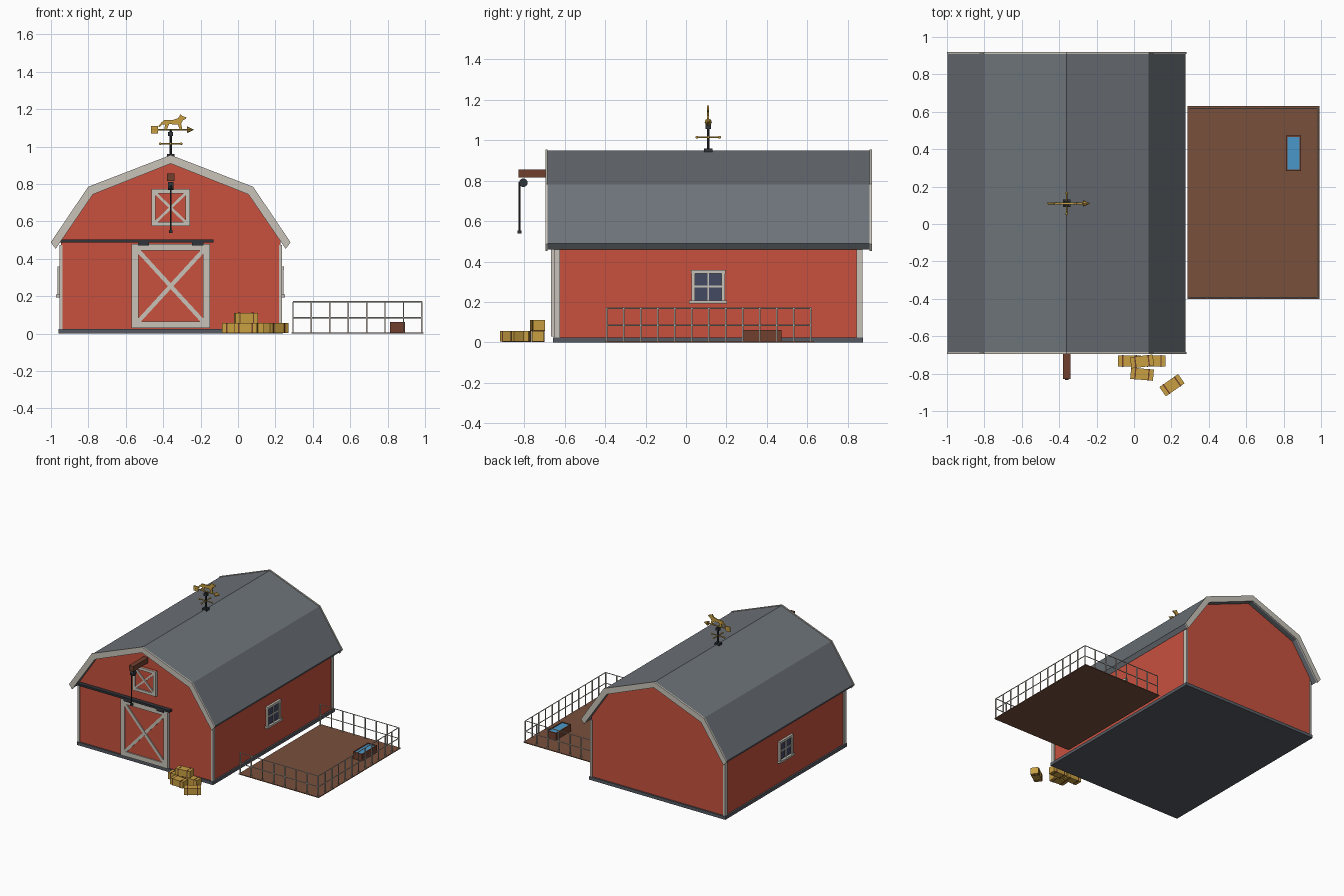
import bpy, bmesh, math
from mathutils import Vector, Matrix

if "Cube" in bpy.data.objects:
    bpy.data.objects.remove(bpy.data.objects["Cube"])


def material(name, rgb):
    lin = [((c / 255 + 0.055) / 1.055) ** 2.4 for c in rgb] + [1]
    m = bpy.data.materials.new(name)
    m.use_nodes = True
    m.diffuse_color = lin
    m.node_tree.nodes["Principled BSDF"].inputs["Base Color"].default_value = lin
    return m


RED = material("barn red", (200, 81, 63))
TRIM = material("pale trim", (200, 196, 186))
ROOF = material("roof grey", (109, 115, 121))
STONE = material("foundation grey", (86, 91, 98))
METAL = material("dark metal", (48, 51, 56))
WOOD = material("brown wood", (112, 64, 47))
DIRT = material("dirt brown", (120, 80, 60))
HAY = material("straw gold", (201, 160, 66))
GLASS = material("window glass", (68, 74, 98))
WATER = material("water blue", (74, 153, 202))

CX, CY = -0.36, 0.11          # barn centre
FRONT, BACK = -0.645, 0.865   # gable walls


def finish(name, bm, mat, smooth=False):
    bmesh.ops.recalc_face_normals(bm, faces=bm.faces)
    me = bpy.data.meshes.new(name)
    bm.to_mesh(me)
    bm.free()
    me.materials.append(mat)
    ob = bpy.data.objects.new(name, me)
    bpy.context.collection.objects.link(ob)
    if smooth:
        for p in me.polygons:
            p.use_smooth = True
    return ob


def box(name, centre, size, mat, rot=None):
    bm = bmesh.new()
    bmesh.ops.create_cube(bm, size=1)
    m = Matrix.Translation(centre) @ (rot or Matrix()) @ Matrix.Diagonal((*size, 1))
    bmesh.ops.transform(bm, matrix=m, verts=bm.verts)
    return finish(name, bm, mat)


def span(name, lo, hi, mat):
    lo, hi = Vector(lo), Vector(hi)
    return box(name, (lo + hi) / 2, hi - lo, mat)


def prism(name, profile, y0, y1, mat):
    bm = bmesh.new()
    f = bm.faces.new([bm.verts.new((x, y0, z)) for x, z in profile])
    ext = bmesh.ops.extrude_face_region(bm, geom=[f])["geom"]
    verts = [v for v in ext if isinstance(v, bmesh.types.BMVert)]
    bmesh.ops.translate(bm, vec=(0, y1 - y0, 0), verts=verts)
    return finish(name, bm, mat)


def rod(name, a, b, radius, mat, tip=None, sides=8):
    a, b = Vector(a), Vector(b)
    bm = bmesh.new()
    bmesh.ops.create_cone(bm, cap_ends=True, segments=sides, radius1=radius,
                          radius2=radius if tip is None else tip, depth=(b - a).length)
    rot = (b - a).to_track_quat("Z", "Y").to_matrix().to_4x4()
    bmesh.ops.transform(bm, matrix=Matrix.Translation((a + b) / 2) @ rot, verts=bm.verts)
    return finish(name, bm, mat)


def ball(name, centre, radius, mat):
    bm = bmesh.new()
    bmesh.ops.create_uvsphere(bm, u_segments=12, v_segments=8, radius=radius)
    bmesh.ops.translate(bm, vec=centre, verts=bm.verts)
    return finish(name, bm, mat, True)


def mirrored(half):
    """Full gambrel line from ridge-to-eave half, left eave to right eave."""
    left = [(CX - x, z) for x, z in reversed(half)]
    return left + [(CX + x, z) for x, z in half[1:]]


def braced_panel(name, cx, cz, w, h, board, brace, y):
    """Red panel with a pale frame and crossed braces, facing the front."""
    box(name + "_panel", (cx, y - 0.006, cz), (w, 0.014, h), RED)
    for s in (-1, 1):
        box(name + "_stile", (cx + s * (w - board) / 2, y - 0.012, cz), (board, 0.024, h), TRIM)
        box(name + "_rail", (cx, y - 0.011, cz + s * (h - board) / 2), (w, 0.022, board), TRIM)
        iw, ih = w - 2 * board, h - 2 * board
        rot = Matrix.Rotation(s * math.atan2(ih, iw), 4, "Y")
        box(name + "_brace", (cx, y - 0.011 - s * 0.001, cz),
            (math.hypot(iw, ih), 0.018, brace), TRIM, rot)


# Barn body
span("foundation", (CX - 0.6, FRONT - 0.012, 0), (CX + 0.6, BACK + 0.012, 0.025), STONE)
wall = mirrored([(0, 0.915), (0.422, 0.75), (0.587, 0.505), (0.587, 0.02)])
prism("walls", wall, FRONT, BACK, RED)
for sx in (-1, 1):
    for y, sy in ((FRONT, 1), (BACK, -1)):
        box("corner_board", (CX + sx * 0.587, y + sy * 0.007, 0.25), (0.016, 0.03, 0.45), TRIM)

# Gambrel roof and its gable boards
outer = [(0, 0.95), (0.438, 0.781), (0.636, 0.49)]
inner = [(0, 0.912), (0.42, 0.747), (0.613, 0.46)]
prism("roof", mirrored(outer) + mirrored(inner)[::-1], -0.687, 0.911, ROOF)
outer = [(0, 0.955), (0.441, 0.785), (0.641, 0.488)]
inner = [(0, 0.909), (0.416, 0.744), (0.615, 0.453)]
for y in (-0.696, 0.909):
    prism("gable_board", mirrored(outer) + mirrored(inner)[::-1], y, y + 0.011, TRIM)

# Sliding door, its track and the loft hatch
braced_panel("barn_door", CX, 0.254, 0.418, 0.45, 0.036, 0.022, FRONT)
span("door_track", (-0.957, -0.678, 0.486), (-0.13, -0.645, 0.502), METAL)
for s in (-1, 1):
    box("door_hanger", (CX + s * 0.145, -0.672, 0.478), (0.06, 0.01, 0.016), METAL)
braced_panel("loft_hatch", CX, 0.673, 0.205, 0.198, 0.022, 0.014, FRONT)

# Side windows
for s in (-1, 1):
    x = CX + s * 0.59
    box("window_glass", (x, CY, 0.277), (0.008, 0.15, 0.14), GLASS)
    for t in (-1, 1):
        box("window_jamb", (x + s * 0.004, CY + t * 0.075, 0.277), (0.02, 0.018, 0.16), TRIM)
    box("window_head", (x + s * 0.004, CY, 0.35), (0.022, 0.17, 0.018), TRIM)
    box("window_sill", (x + s * 0.007, CY, 0.2), (0.03, 0.188, 0.016), TRIM)
    box("window_mullion", (x + s * 0.003, CY, 0.277), (0.012, 0.009, 0.15), TRIM)
    box("window_crossbar", (x + s * 0.003, CY, 0.277), (0.012, 0.15, 0.009), TRIM)

# Hoist
span("hoist_beam", (CX - 0.02, -0.83, 0.815), (CX + 0.02, -0.62, 0.855), WOOD)
rod("hoist_pulley", (CX - 0.015, -0.805, 0.79), (CX + 0.015, -0.805, 0.79), 0.021, METAL, sides=16)
rod("hoist_rope", (CX, -0.824, 0.55), (CX, -0.824, 0.795), 0.004, METAL)
box("hoist_hook", (CX, -0.824, 0.546), (0.018, 0.018, 0.016), METAL)

# Weather vane
box("vane_base", (CX, CY, 0.951), (0.04, 0.04, 0.018), METAL)
rod("vane_pole", (CX, CY, 0.95), (CX, CY, 1.09), 0.007, METAL)
box("vane_cap", (CX, CY, 1.067), (0.026, 0.026, 0.022), METAL)
for dx, dy in ((1, 0), (0, 1)):
    ends = [Vector((CX + s * dx * 0.056, CY + s * dy * 0.056, 1.015)) for s in (-1, 1)]
    rod("vane_arm", ends[0], ends[1], 0.004, HAY)
    for e in ends:
        ball("vane_arm_end", e, 0.007, HAY)
rod("vane_arrow_shaft", (CX - 0.1, CY, 1.09), (CX + 0.1, CY, 1.09), 0.005, HAY)
box("vane_arrow_tail", (CX - 0.087, CY, 1.09), (0.038, 0.008, 0.038), HAY)
rod("vane_arrow_head", (CX + 0.087, CY, 1.09), (CX + 0.126, CY, 1.09), 0.018, HAY, 0)
animal = [(-6.5, 2), (-5, 3.8), (-3.5, 5.2), (1, 5.2), (4, 6.2), (5.2, 8.2), (6.2, 7.4),
          (8.4, 6.6), (8.2, 5.8), (6.5, 5), (5.6, 3.2), (6.2, 0.3), (4.8, 0.3), (3.8, 2.8),
          (-0.8, 3), (-2, 0.3), (-3.4, 0.3), (-3, 2.8), (-4.4, 2.8), (-6, 1.2)]
prism("vane_animal", [(CX + x / 100, 1.09 + z / 100) for x, z in animal], CY - 0.005, CY + 0.005, HAY)

# Pen ground and fence on its three open sides
X0, X1, Y0, Y1, TOP = 0.294, 0.983, -0.392, 0.617, 0.17
span("pen_ground", (0.286, -0.4, 0), (0.991, 0.632, 0.006), DIRT)
runs = [((X0, Y0), (X1, Y0), 7), ((X1, Y0), (X1, Y1), 12), ((X1, Y1), (X0, Y1), 7)]
for a, b, n in runs:
    a, b = Vector((*a, 0)), Vector((*b, 0))
    for i in range(n + 1):
        p = a.lerp(b, i / n)
        box("fence_post", (p.x, p.y, TOP / 2), (0.007, 0.007, TOP), TRIM)
    for z in (TOP, TOP / 2):
        up = Vector((0, 0, z))
        rod("fence_rail", a + up, b + up, 0.0035, TRIM, sides=6)

# Water trough
TX, TY = 0.854, 0.378
box("trough_floor", (TX, TY, 0.025), (0.07, 0.18, 0.04), WOOD)
for s in (-1, 1):
    box("trough_side", (TX + s * 0.036, TY, 0.033), (0.008, 0.188, 0.056), WOOD)
    box("trough_end", (TX, TY + s * 0.09, 0.033), (0.08, 0.008, 0.056), WOOD)
box("trough_water", (TX, TY, 0.053), (0.066, 0.174, 0.008), WATER)

# Straw bales with two straps each
bales = [(-0.024, -0.732, 0.03, 0), (0.108, -0.732, 0.03, 0), (0.043, -0.735, 0.084, 7),
         (0.043, -0.803, 0.03, -5), (0.203, -0.862, 0.03, 35)]
for x, y, z, deg in bales:
    rot = Matrix.Rotation(math.radians(deg), 4, "Z")
    box("straw_bale", (x, y, z), (0.122, 0.06, 0.052), HAY, rot)
    for s in (-1, 1):
        c = Vector((x, y, z)) + rot @ Vector((s * 0.036, 0, 0))
        box("bale_strap", c, (0.007, 0.063, 0.055), WOOD, rot)
